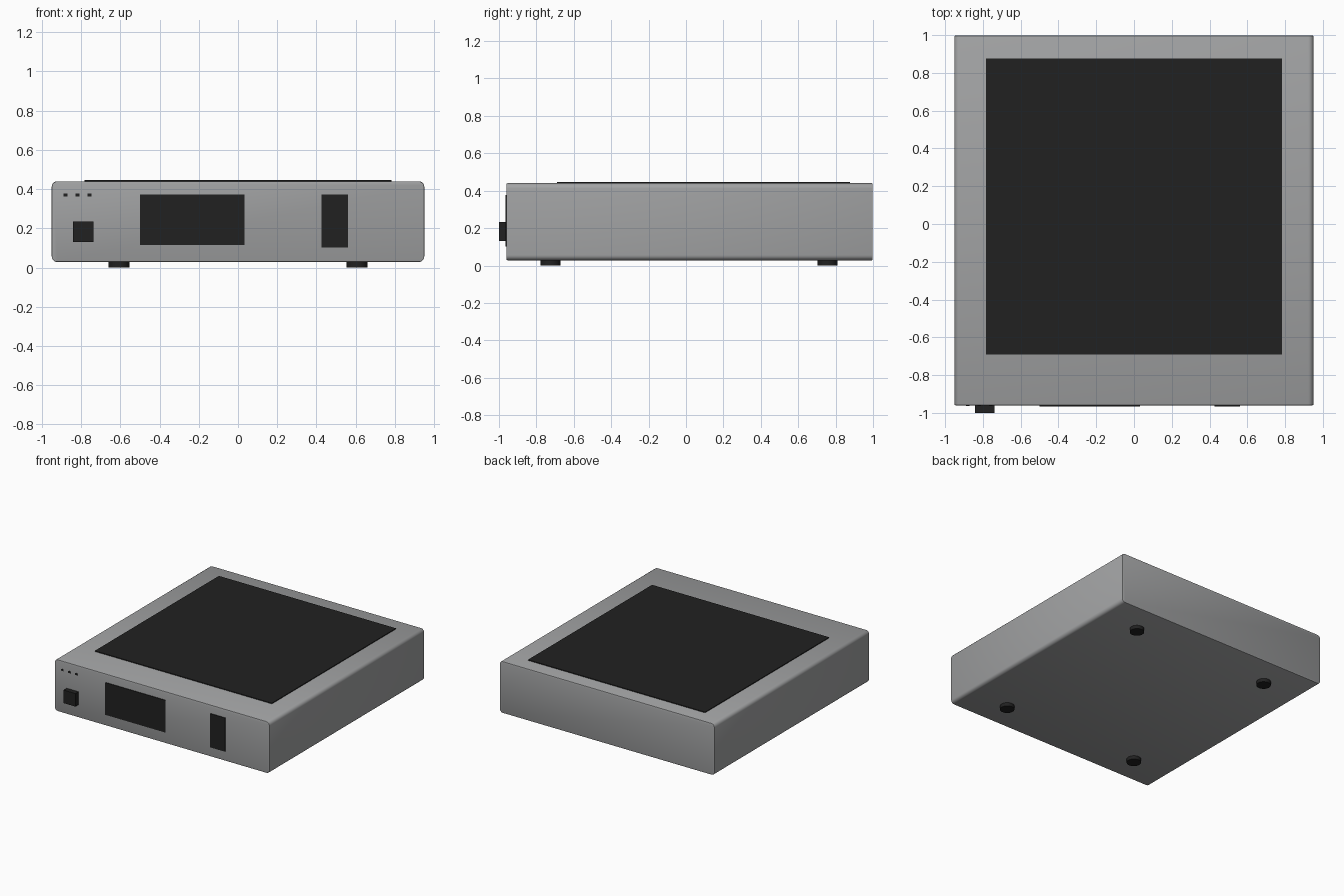
import bpy, bmesh, math

cube = bpy.data.objects.get("Cube")
if cube:
    bpy.data.objects.remove(cube, do_unlink=True)


def material(name, rgb):
    m = bpy.data.materials.new(name)
    m.use_nodes = True
    m.diffuse_color = (*rgb, 1)
    m.node_tree.nodes["Principled BSDF"].inputs["Base Color"].default_value = (*rgb, 1)
    return m


grey = material("grey metal", (0.36, 0.365, 0.37))
black = material("black plastic", (0.015, 0.015, 0.015))


def finish(bm, name, mat):
    me = bpy.data.meshes.new(name)
    bm.to_mesh(me)
    bm.free()
    ob = bpy.data.objects.new(name, me)
    bpy.context.collection.objects.link(ob)
    me.materials.append(mat)
    bpy.ops.object.select_all(action="DESELECT")
    ob.select_set(True)
    bpy.context.view_layer.objects.active = ob
    bpy.ops.object.shade_smooth_by_angle(angle=math.radians(35))
    return ob


def box(name, mat, xs, ys, zs, side_round=0, rim=0):
    """Box between limits; side_round rounds the front-to-back edges, rim the end edges."""
    bm = bmesh.new()
    bmesh.ops.create_cube(bm, size=1)
    for v in bm.verts:
        for i, (lo, hi) in enumerate((xs, ys, zs)):
            v.co[i] = hi if v.co[i] > 0 else lo
    if side_round:
        edges = [e for e in bm.edges if abs(e.verts[0].co.y - e.verts[1].co.y) > 0.01]
        bmesh.ops.bevel(bm, geom=edges, offset=side_round, segments=5,
                        profile=0.5, affect="EDGES")
    if rim:
        edges = [e for e in bm.edges if abs(e.verts[0].co.y - e.verts[1].co.y) < 1e-4]
        bmesh.ops.bevel(bm, geom=edges, offset=rim, segments=2,
                        profile=0.5, affect="EDGES")
    return finish(bm, name, mat)


# Case and top grille panel
FRONT = -0.96
box("case", grey, (-0.95, 0.95), (FRONT, 0.998), (0.028, 0.44), 0.028, 0.005)
box("top_panel", black, (-0.783, 0.783), (-0.69, 0.877), (0.43, 0.446))

# Front plates
box("display", black, (-0.5, 0.033), (FRONT - 0.005, FRONT + 0.004), (0.115, 0.373))
box("card_slot", black, (0.427, 0.56), (FRONT - 0.005, FRONT + 0.004), (0.103, 0.373))
box("power_button", black, (-0.842, -0.738), (-1.0, FRONT + 0.01), (0.13, 0.234))

# Row of indicator lights
for i in range(3):
    x = -0.88 + 0.061 * i
    box(f"indicator_{i + 1}", black, (x - 0.01, x + 0.01),
        (FRONT - 0.004, FRONT + 0.004), (0.363, 0.377))

# Round feet
for y, end in ((-0.725, "front"), (0.757, "back")):
    for x, side in ((-0.607, "right"), (0.607, "left")):
        bm = bmesh.new()
        bmesh.ops.create_cone(bm, cap_ends=True, segments=32,
                              radius1=0.053, radius2=0.053, depth=0.035)
        bmesh.ops.translate(bm, verts=bm.verts, vec=(x, y, 0.0175))
        finish(bm, f"{end}_{side}_foot", black)
